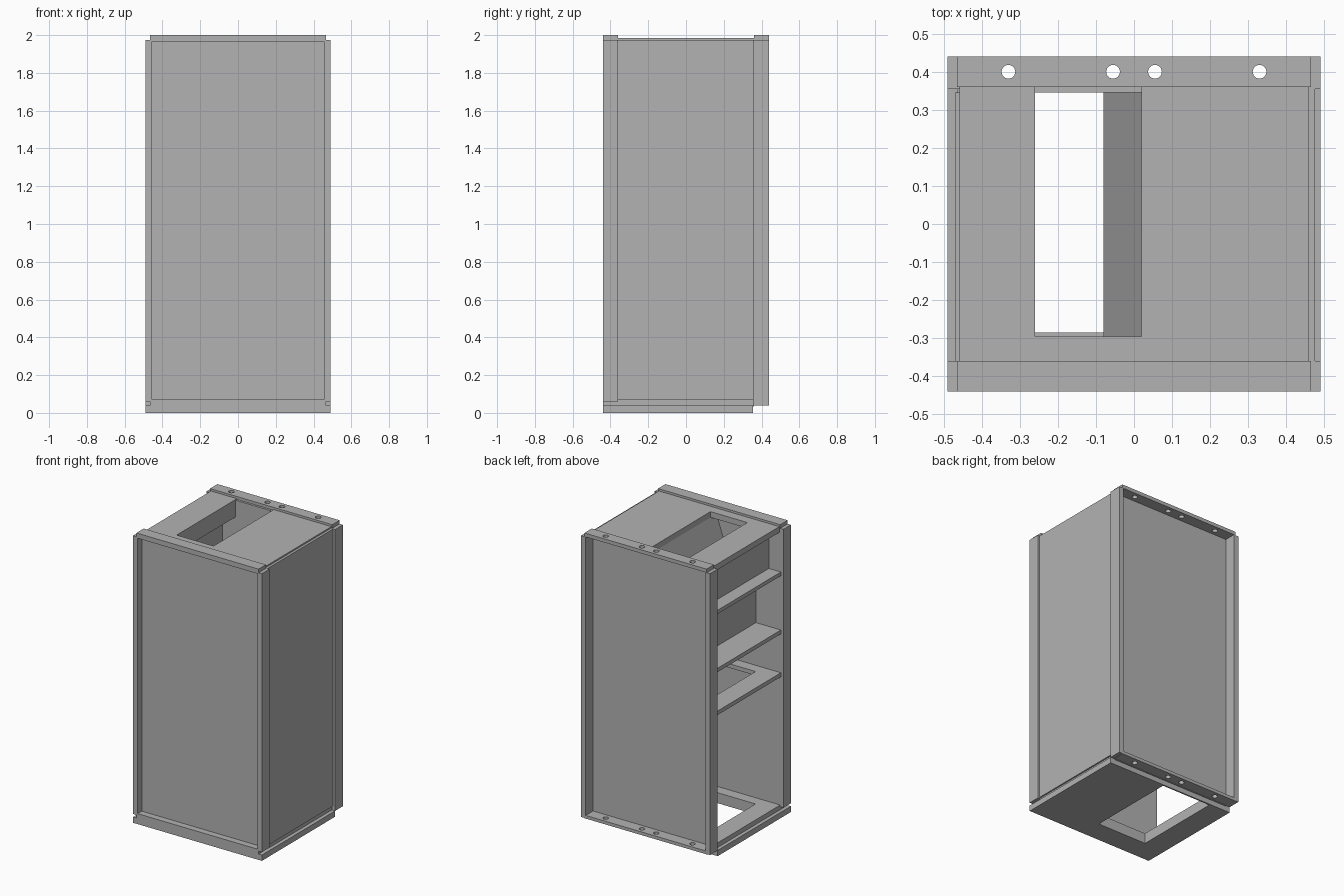
import bpy
import bmesh

if "Cube" in bpy.data.objects:
    bpy.data.objects.remove(bpy.data.objects["Cube"], do_unlink=True)

grey = bpy.data.materials.new("plain_grey")
grey.use_nodes = True
grey.diffuse_color = (0.45, 0.45, 0.45, 1)
grey.node_tree.nodes["Principled BSDF"].inputs["Base Color"].default_value = grey.diffuse_color


def add(name, bm):
    mesh = bpy.data.meshes.new(name)
    bmesh.ops.recalc_face_normals(bm, faces=bm.faces)
    bm.to_mesh(mesh)
    bm.free()
    mesh.materials.append(grey)
    ob = bpy.data.objects.new(name, mesh)
    bpy.context.scene.collection.objects.link(ob)
    return ob


def prism(name, profile, y0, y1):
    """Extrude an (x, z) outline along y."""
    bm = bmesh.new()
    face = bm.faces.new([bm.verts.new((x, y0, z)) for x, z in profile])
    new = bmesh.ops.extrude_face_region(bm, geom=[face])["geom"]
    verts = [v for v in new if isinstance(v, bmesh.types.BMVert)]
    bmesh.ops.translate(bm, verts=verts, vec=(0, y1 - y0, 0))
    return add(name, bm)


def box(name, x, y, z):
    return prism(name, [(x[0], z[0]), (x[1], z[0]), (x[1], z[1]), (x[0], z[1])], *y)


def cut(ob, cutter):
    mod = ob.modifiers.new("opening", "BOOLEAN")
    mod.operation = "DIFFERENCE"
    mod.solver = "EXACT"
    mod.object = cutter
    cutter.hide_render = True
    bpy.context.view_layer.objects.active = ob
    bpy.ops.object.modifier_apply(modifier=mod.name)
    bpy.data.objects.remove(cutter, do_unlink=True)


def opening(ob, x, y):
    cut(ob, box("opening_cutter", x, y, (-1, 3)))


def bolt_holes(ob, z):
    for x in (-0.33, -0.055, 0.055, 0.33):
        bm = bmesh.new()
        bmesh.ops.create_cone(bm, cap_ends=True, segments=24, radius1=0.018,
                              radius2=0.018, depth=0.3)
        bmesh.ops.translate(bm, verts=bm.verts, vec=(x, 0.4, z))
        cut(ob, add("hole_cutter", bm))


DEPTH = (-0.36, 0.345)
FRONT = (-0.44, -0.36)
BACK = (0.36, 0.44)

# Corner posts
for side, s in (("left", 1), ("right", -1)):
    x = sorted((s * 0.455, s * 0.49))
    box("front_post_" + side, x, FRONT, (0.06, 1.975))
    box("back_post_" + side, x, (0.355, 0.44), (0.04, 1.975))

# Outer panels
box("front_panel", (-0.457, 0.457), (-0.395, -0.36), (0.07, 1.966))
box("back_panel", (-0.457, 0.457), (0.345, 0.36), (0.035, 1.98))
box("left_panel", (0.455, 0.475), (-0.362, 0.357), (0.07, 1.975))

# Base with a step at the corners and a floor opening
base = box("base_plate", (-0.49, 0.49), (-0.44, 0.355), (0, 0.04))
step = box("base_step", (-0.465, 0.465), (-0.44, 0.355), (0.04, 0.072))
for part in (base, step):
    opening(part, (-0.33, 0.05), (-0.285, 0.345))

# Top panel and edge rails
top = box("top_panel", (-0.458, 0.458), (-0.36, 0.36), (1.945, 1.985))
opening(top, (-0.26, 0.02), (-0.295, 0.36))
box("top_front_rail", (-0.465, 0.465), FRONT, (1.966, 2))
top_rail = box("top_back_rail", (-0.465, 0.465), BACK, (1.975, 2))
bolt_holes(top_rail, 1.99)
bottom_rail = box("bottom_back_rail", (-0.465, 0.465), BACK, (0.038, 0.06))
bolt_holes(bottom_rail, 0.05)

# Shelves reached from the open side
box("upper_shelf", (-0.47, -0.26), DEPTH, (1.65, 1.676))
middle = box("middle_shelf", (-0.47, 0.455), DEPTH, (1.25, 1.277))
opening(middle, (-0.26, -0.08), (-0.285, 0.345))
lower = box("lower_shelf", (-0.47, 0.455), DEPTH, (0.955, 0.983))
opening(lower, (-0.33, -0.08), (-0.285, 0.345))

# Chute walls under the top opening
box("chute_lip", (-0.28, -0.26), DEPTH, (1.865, 1.945))
box("chute_upper_wall", (-0.378, -0.36), DEPTH, (1.676, 1.945))
box("chute_lower_wall", (-0.28, -0.26), DEPTH, (1.277, 1.65))
prism("chute_slope", [(-0.08, 1.277), (-0.06, 1.277), (-0.06, 1.65),
                      (0.04, 1.945), (0.02, 1.945), (-0.08, 1.65)], *DEPTH)
